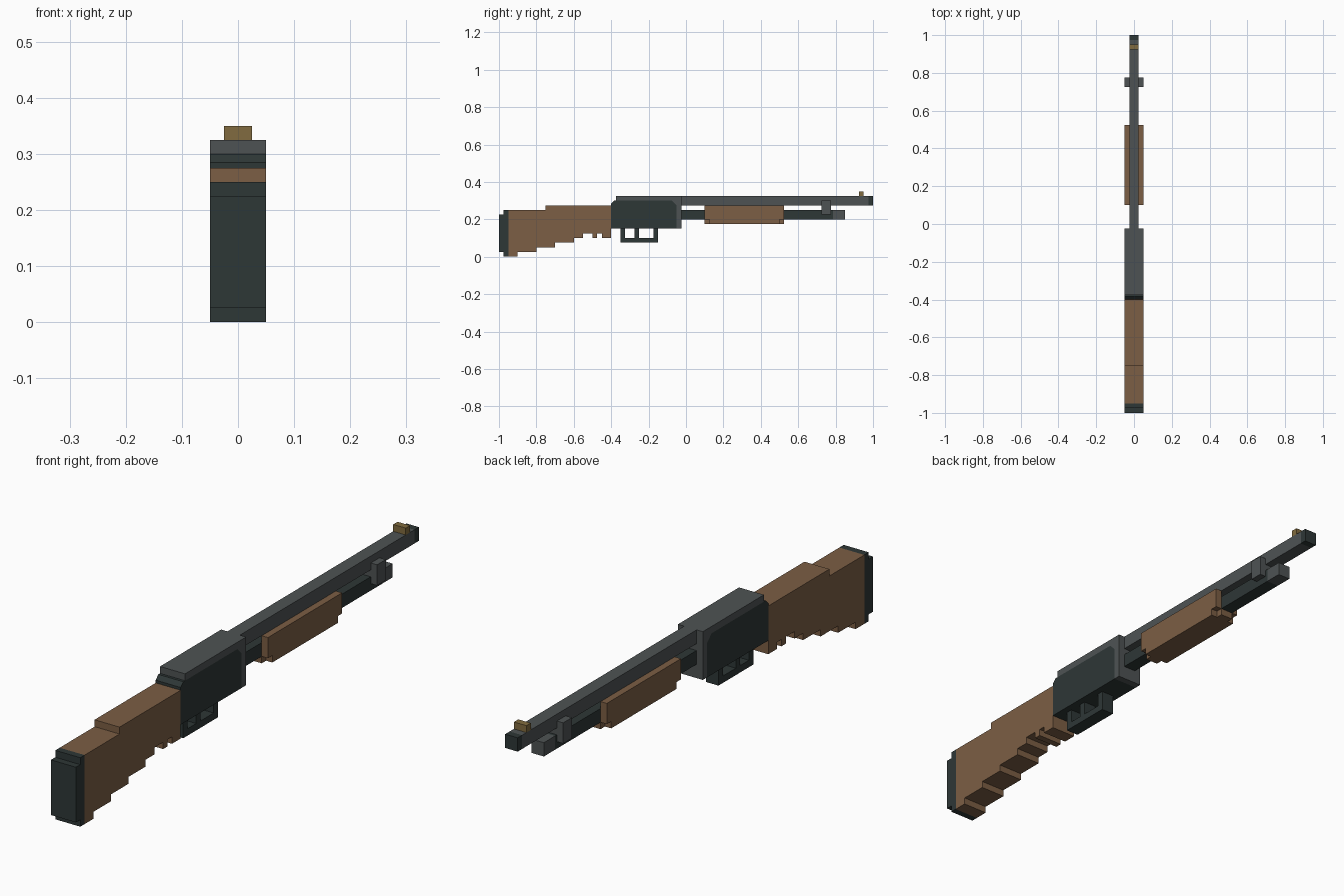
import bpy
import bmesh

cube = bpy.data.objects.get("Cube")
if cube:
    bpy.data.objects.remove(cube, do_unlink=True)


def material(name, rgb):
    mat = bpy.data.materials.new(name)
    mat.use_nodes = True
    mat.diffuse_color = (*rgb, 1)
    mat.node_tree.nodes["Principled BSDF"].inputs["Base Color"].default_value = (*rgb, 1)
    return mat


WOOD = material("brown wood", (0.20, 0.112, 0.058))
STEEL = material("grey steel", (0.076, 0.086, 0.088))
DARK = material("dark steel", (0.027, 0.038, 0.037))
BRASS = material("brass", (0.22, 0.148, 0.05))


def profile(name, mat, points, x0=-0.05, x1=0.05):
    """Extrude a side outline of (y, z) points from x0 to x1."""
    bm = bmesh.new()
    face = bm.faces.new([bm.verts.new((x0, y, z)) for y, z in points])
    ext = bmesh.ops.extrude_face_region(bm, geom=[face])
    moved = [v for v in ext["geom"] if isinstance(v, bmesh.types.BMVert)]
    bmesh.ops.translate(bm, verts=moved, vec=(x1 - x0, 0, 0))
    bmesh.ops.recalc_face_normals(bm, faces=bm.faces)
    mesh = bpy.data.meshes.new(name)
    bm.to_mesh(mesh)
    bm.free()
    mesh.materials.append(mat)
    obj = bpy.data.objects.new(name, mesh)
    bpy.context.collection.objects.link(obj)
    return obj


def block(name, mat, y0, y1, z0, z1, half=0.05):
    return profile(name, mat, [(y0, z0), (y1, z0), (y1, z1), (y0, z1)], -half, half)


# Butt pad in two layers
block("butt_pad_outer", DARK, -1, -0.975, 0.025, 0.225)
block("butt_pad_inner", DARK, -0.975, -0.95, 0, 0.25)

# Stock with a stepped underside: (end of step, height of step)
steps = [(-0.9, 0), (-0.8, 0.025), (-0.7, 0.05), (-0.6, 0.075), (-0.55, 0.1),
         (-0.5, 0.125), (-0.475, 0.1), (-0.45, 0.125), (-0.4, 0.1)]
outline, start = [], -0.95
for end, z in steps:
    outline += [(start, z), (end, z)]
    start = end
outline += [(-0.4, 0.275), (-0.75, 0.275), (-0.75, 0.25), (-0.95, 0.25)]
profile("stock", WOOD, outline)

# Receiver: dark body under a grey top and front
profile("receiver_body", DARK, [(-0.4, 0.15), (-0.05, 0.15), (-0.05, 0.275),
                                (-0.075, 0.3), (-0.385, 0.3), (-0.4, 0.285)])
profile("receiver_cover", STEEL, [(-0.05, 0.15), (-0.025, 0.15), (-0.025, 0.325),
                                  (-0.375, 0.325), (-0.375, 0.3), (-0.075, 0.3),
                                  (-0.05, 0.275)])

# Trigger and its guard
block("guard_bottom", DARK, -0.35, -0.15, 0.075, 0.1, 0.025)
for name, y in (("guard_rear", -0.35), ("trigger", -0.275), ("guard_front", -0.175)):
    block(name, DARK, y, y + 0.025, 0.1, 0.15, 0.025)

# Barrel, muzzle and sight
block("barrel", STEEL, -0.025, 0.975, 0.275, 0.325, 0.025)
block("muzzle", DARK, 0.975, 1, 0.275, 0.325, 0.025)
block("front_sight", BRASS, 0.925, 0.95, 0.325, 0.35, 0.025)

# Tube under the barrel
block("magazine_tube", DARK, -0.025, 0.785, 0.2, 0.25, 0.025)
block("tube_cap", STEEL, 0.785, 0.85, 0.2, 0.25, 0.025)
block("barrel_band", STEEL, 0.725, 0.775, 0.225, 0.3)

# Sliding grip: bottom plate and two side plates with notched lower corners
block("grip_bottom", WOOD, 0.1, 0.525, 0.175, 0.2, 0.025)
side = [(0.125, 0.175), (0.5, 0.175), (0.5, 0.2), (0.525, 0.2),
        (0.525, 0.275), (0.1, 0.275), (0.1, 0.2), (0.125, 0.2)]
for name, x in (("grip_right", -0.05), ("grip_left", 0.025)):
    profile(name, WOOD, side, x, x + 0.025)
